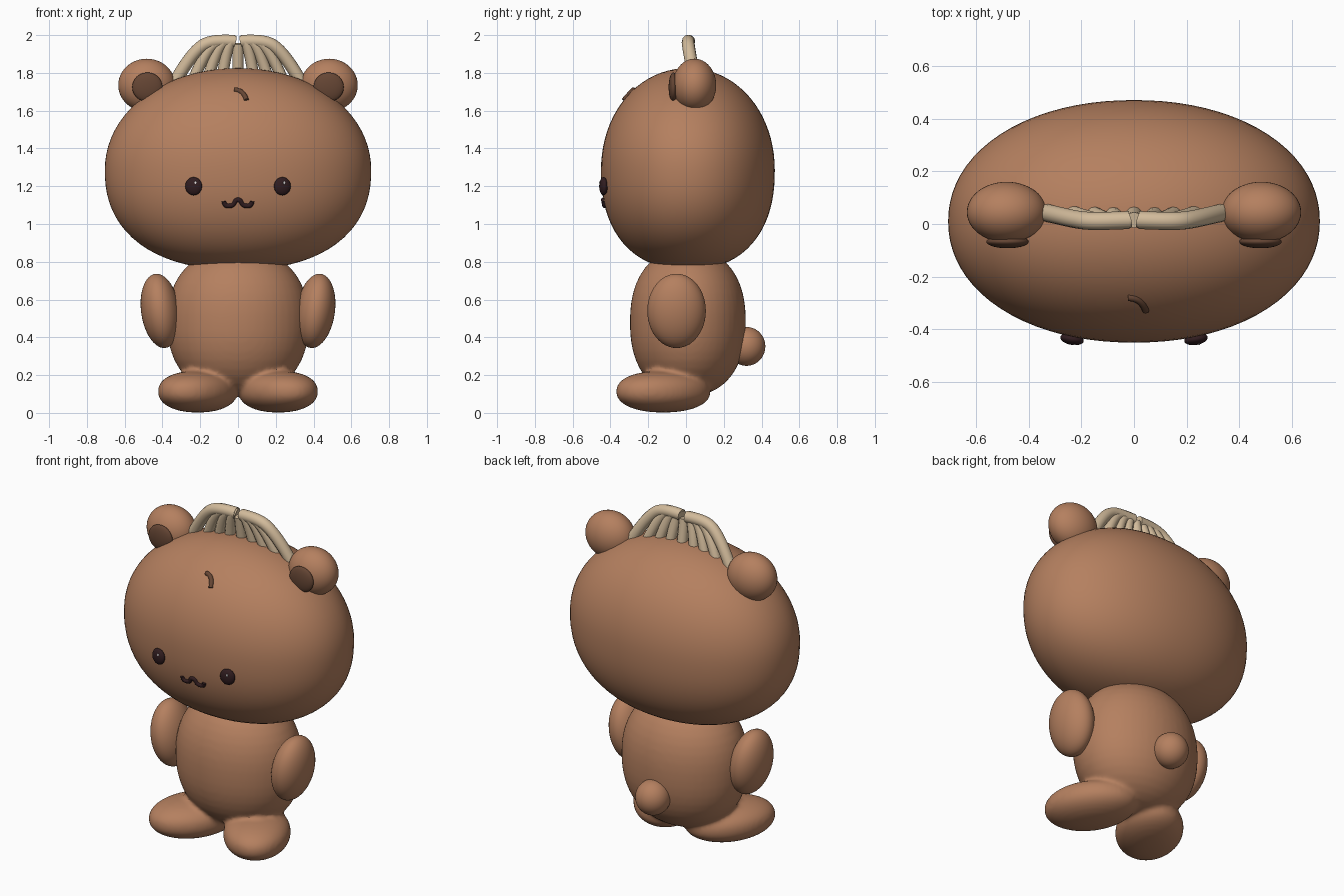
import bpy, bmesh, math
from mathutils import Matrix, Vector

cube = bpy.data.objects.get("Cube")
if cube:
    bpy.data.objects.remove(cube, do_unlink=True)


def material(name, rgb):
    m = bpy.data.materials.new(name)
    m.use_nodes = True
    m.diffuse_color = (*rgb, 1)
    m.node_tree.nodes["Principled BSDF"].inputs["Base Color"].default_value = (*rgb, 1)
    return m


FUR = material("brown fur", (0.46, 0.215, 0.115))
DARK = material("dark brown", (0.13, 0.06, 0.034))
INK = material("near black", (0.03, 0.012, 0.014))
CREAM = material("cream hair", (0.65, 0.5, 0.33))
WHITE = material("eye white", (0.85, 0.82, 0.82))


def add_object(name, bm, mat):
    mesh = bpy.data.meshes.new(name)
    bm.to_mesh(mesh)
    bm.free()
    mesh.materials.append(mat)
    for p in mesh.polygons:
        p.use_smooth = True
    obj = bpy.data.objects.new(name, mesh)
    bpy.context.collection.objects.link(obj)
    return obj


def add_blob(bm, center, radii, rot=None, top=2, bottom=2, around=2, detail=48):
    """Ellipsoid whose roundness can differ above, below and around."""
    verts = bmesh.ops.create_uvsphere(bm, u_segments=detail, v_segments=detail // 2, radius=1)["verts"]
    for v in verts:
        x, y, z = v.co
        ring = (abs(x) ** around + abs(y) ** around) ** (1 / around)
        p = top if z > 0 else bottom
        v.co /= (ring ** p + abs(z) ** p) ** (1 / p)
    place = Matrix.Translation(center) @ (rot or Matrix()) @ Matrix.Diagonal((*radii, 1))
    bmesh.ops.transform(bm, matrix=place, verts=verts)


def blob(name, mat, center, radii, **shape):
    bm = bmesh.new()
    add_blob(bm, center, radii, **shape)
    return add_object(name, bm, mat)


def tube(name, mat, points, radius):
    curve = bpy.data.curves.new(name, "CURVE")
    curve.dimensions = "3D"
    curve.bevel_depth = radius
    curve.bevel_resolution = 4
    curve.use_fill_caps = True
    spline = curve.splines.new("NURBS")
    spline.points.add(len(points) - 1)
    for p, co in zip(spline.points, points):
        p.co = (*co, 1)
    spline.order_u = min(4, len(points))
    spline.use_endpoint_u = True
    spline.resolution_u = 10
    curve.materials.append(mat)
    obj = bpy.data.objects.new(name, curve)
    bpy.context.collection.objects.link(obj)
    bpy.ops.object.select_all(action="DESELECT")
    obj.select_set(True)
    bpy.context.view_layer.objects.active = obj
    bpy.ops.object.convert(target="MESH")
    bpy.ops.object.shade_smooth_by_angle(angle=math.radians(50))


# Head
HEAD_C, HEAD_R = Vector((0, 0.01, 1.285)), Vector((0.705, 0.46, 0.54))
TOP, BOTTOM, AROUND = 2.05, 2.3, 2.1
head = blob("head", FUR, HEAD_C, HEAD_R, top=TOP, bottom=BOTTOM, around=AROUND, detail=80)
for v in head.data.vertices:
    if v.co.z < HEAD_C.z:
        v.co.z = HEAD_C.z + (v.co.z - HEAD_C.z) * 0.975


def face_point(x, z):
    """Point on the front of the head."""
    h = (z - HEAD_C.z) / HEAD_R.z
    p = TOP if h > 0 else BOTTOM
    w = (1 - abs(h) ** p) ** (1 / p)
    y = (w ** AROUND - abs(x / HEAD_R.x) ** AROUND) ** (1 / AROUND)
    return (x, HEAD_C.y - HEAD_R.y * y, z)


# Body and splayed feet, blended into one soft skin
bm = bmesh.new()
add_blob(bm, (0, 0.01, 0.48), (0.375, 0.307, 0.39), top=2.3, bottom=2.3)
for s in (1, -1):
    turn = Matrix.Rotation(s * math.radians(30), 4, "Z")
    add_blob(bm, (s * 0.213, -0.12, 0.112), (0.188, 0.268, 0.11), rot=turn, top=2.3, bottom=2.2)
body = add_object("body_and_feet", bm, FUR)
remesh = body.modifiers.new("blend", "REMESH")
remesh.mode = "VOXEL"
remesh.voxel_size = 0.012
remesh.use_smooth_shade = True
smooth = body.modifiers.new("soften", "SMOOTH")
smooth.factor = 0.5
smooth.iterations = 10

blob("tail", FUR, (0, 0.32, 0.352), (0.1, 0.1, 0.103))

# Paired parts: arms, ears, eyes
for s, side in ((1, "left"), (-1, "right")):
    lean = Matrix.Rotation(s * math.radians(8), 4, "Y")
    blob(side + "_arm", FUR, (s * 0.411, -0.05, 0.54), (0.102, 0.155, 0.198), rot=lean)
    blob(side + "_ear", FUR, (s * 0.483, 0.045, 1.735), (0.151, 0.115, 0.14))
    blob(side + "_inner_ear", DARK, (s * 0.48, -0.067, 1.725), (0.08, 0.025, 0.077))
    ex, ey, ez = face_point(s * 0.235, 1.2)
    blob(side + "_eye", INK, (ex, ey - 0.012, ez), (0.045, 0.022, 0.048),
         rot=Matrix.Rotation(s * math.radians(10), 4, "Z"), detail=32)
    blob(side + "_eye_shine", WHITE, (ex + 0.01, ey - 0.032, ez + 0.018), (0.006, 0.003, 0.009), detail=12)

# Mouth and forehead curl follow the head surface
mouth = [(-0.075, 1.12), (-0.07, 1.095), (-0.045, 1.095), (-0.022, 1.1), (-0.015, 1.125)]
mouth += [(0, 1.13)] + [(-x, z) for x, z in reversed(mouth)]
tube("mouth", INK, [face_point(x, z) for x, z in mouth], 0.012)
tube("forehead_curl", DARK,
     [face_point(x, z) for x, z in ((-0.022, 1.71), (0.01, 1.71), (0.033, 1.695), (0.045, 1.655))], 0.013)

# Hair strands fanning out from the crown
STRAND = ((0.05, 0.015, 1.967), (0.4, 0.01, 1.972), (0.6, 0.01, 1.95), (0.86, 0.035, 1.82), (1, 0.045, 1.73))
for i, base in enumerate((0.09, 0.17, 0.25, 0.345)):
    for s, side in ((1, "left"), (-1, "right")):
        path = [(s * max(base * f, 0.018), y, z) for f, y, z in STRAND]
        tube(f"{side}_hair_strand_{i + 1}", CREAM, path, 0.034 if i == 3 else 0.03)
tube("middle_hair_strand", CREAM, [(0, 0.015, 1.955), (0, 0.025, 1.88), (0, 0.045, 1.76)], 0.03)
